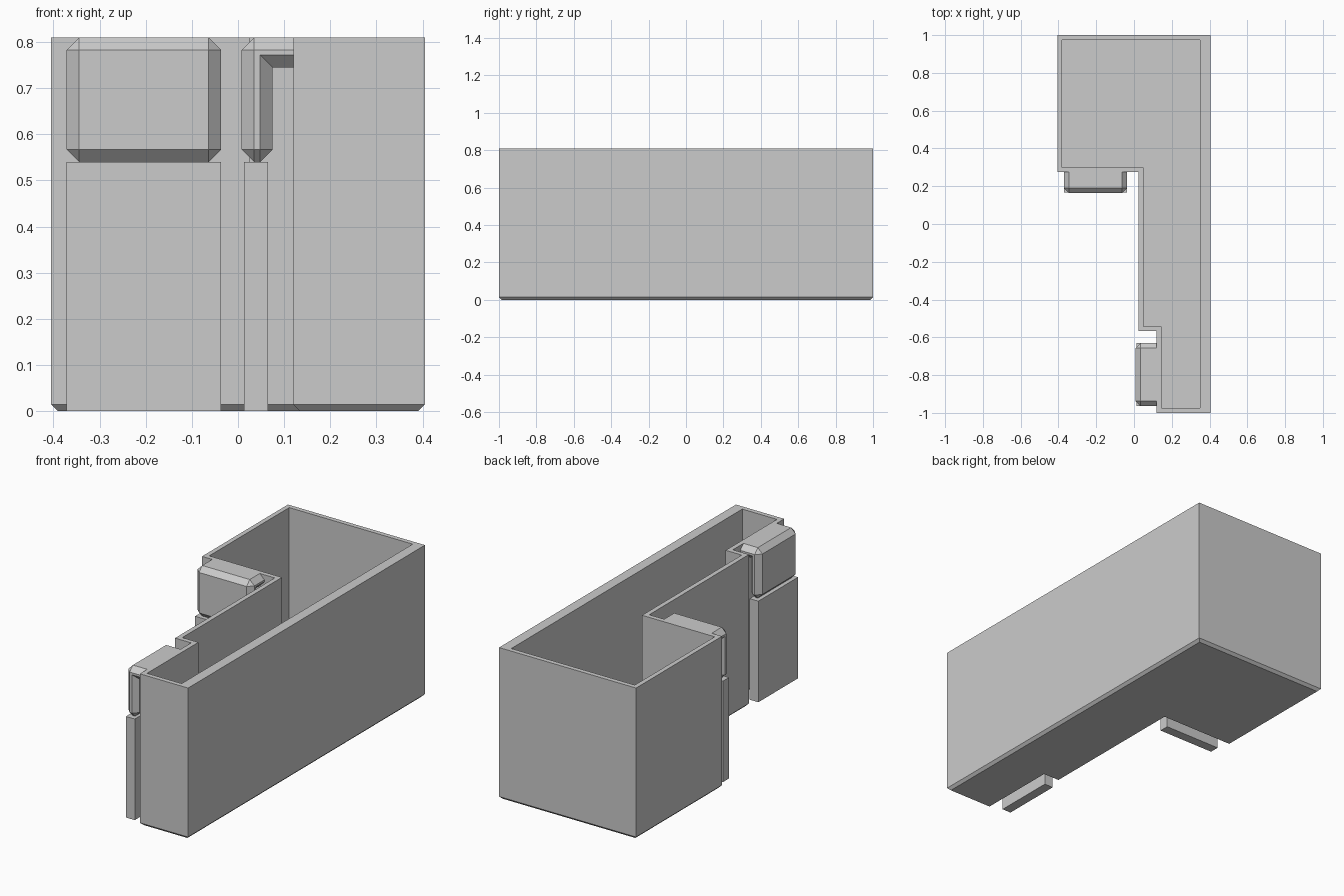
import bpy
import bmesh
from mathutils import Matrix, Vector

cube = bpy.data.objects.get("Cube")
if cube:
    bpy.data.objects.remove(cube, do_unlink=True)

HEIGHT = 0.81
HOOK_LOW = 0.54
CHAMFER = 0.027
LENGTH = 0.335

grey = bpy.data.materials.new("plain_grey")
grey.use_nodes = True
grey.diffuse_color = (0.6, 0.6, 0.6, 1)
grey.node_tree.nodes["Principled BSDF"].inputs["Base Color"].default_value = (0.6, 0.6, 0.6, 1)


def finish(name, bm, matrix=None):
    bmesh.ops.recalc_face_normals(bm, faces=bm.faces)
    mesh = bpy.data.meshes.new(name)
    bm.to_mesh(mesh)
    bm.free()
    mesh.materials.append(grey)
    obj = bpy.data.objects.new(name, mesh)
    if matrix:
        obj.matrix_world = matrix
    bpy.context.collection.objects.link(obj)
    return obj


def loft(loops):
    """Join equal-length loops of points into a closed solid."""
    bm = bmesh.new()
    rings = [[bm.verts.new(p) for p in loop] for loop in loops]
    count = len(rings[0])
    for a, b in zip(rings, rings[1:]):
        for i in range(count):
            j = (i + 1) % count
            bm.faces.new((a[i], a[j], b[j], b[i]))
    bm.faces.new(rings[0])
    bm.faces.new(rings[-1])
    return bm


def outline(inset, right_inset, z):
    """L-shaped plan with a small step near the front."""
    left, right = -0.405 + inset, 0.405 - right_inset
    back, front = 1 - inset, -1 + inset
    neck, mid = 0.12 + inset, 0.025 + inset
    step, notch = -0.567 + inset, 0.275 + inset
    plan = [(left, back), (right, back), (right, front), (neck, front),
            (neck, step), (mid, step), (mid, notch), (left, notch)]
    return [(x, y, z) for x, y in plan]


# Open bin: chamfered base, outer walls, rim, inner walls, floor
finish("bin", loft([
    outline(0.014, 0.014, 0),
    outline(0, 0, 0.014),
    outline(0, 0, HEIGHT),
    outline(0.025, 0.055, HEIGHT),
    outline(0.025, 0.055, 0.03),
]))


def make_hook(name, matrix):
    """Hook with local x running out from the wall and y along it."""
    root = -0.01
    profile = [(root, HEIGHT), (0.112, HEIGHT), (0.112, HOOK_LOW),
               (0.045, HOOK_LOW), (0.045, 0.745), (root, 0.745)]
    bm = loft([[(x, y, z) for x, z in profile]
               for y in (-LENGTH / 2, LENGTH / 2)])
    bmesh.ops.recalc_face_normals(bm, faces=bm.faces)
    # Chamfer the outside edges, leaving the wall end and inner corner sharp
    edges = [e for e in bm.edges if e.is_convex
             and max(v.co.x for v in e.verts) > 0]
    bmesh.ops.bevel(bm, geom=edges, offset=CHAMFER, segments=1,
                    affect='EDGES', clamp_overlap=False)
    finish(name, bm, matrix)


def make_support(name, matrix):
    """Thin upright slab standing under a hook."""
    loops = [[(x, y, z) for x, y in ((0.055, -LENGTH / 2), (0.107, -LENGTH / 2),
                                     (0.107, LENGTH / 2), (0.055, LENGTH / 2))]
             for z in (0, HOOK_LOW)]
    finish(name, loft(loops), matrix)


# One hook and support on each inner wall of the L
for side, wall, turn in (("back", Vector((-0.204, 0.275, 0)), -90),
                         ("front", Vector((0.12, -0.797, 0)), 180)):
    angle = turn * 3.14159265 / 180
    matrix = Matrix.Translation(wall) @ Matrix.Rotation(angle, 4, 'Z')
    make_hook(side + "_hook", matrix)
    make_support(side + "_hook_support", matrix)
